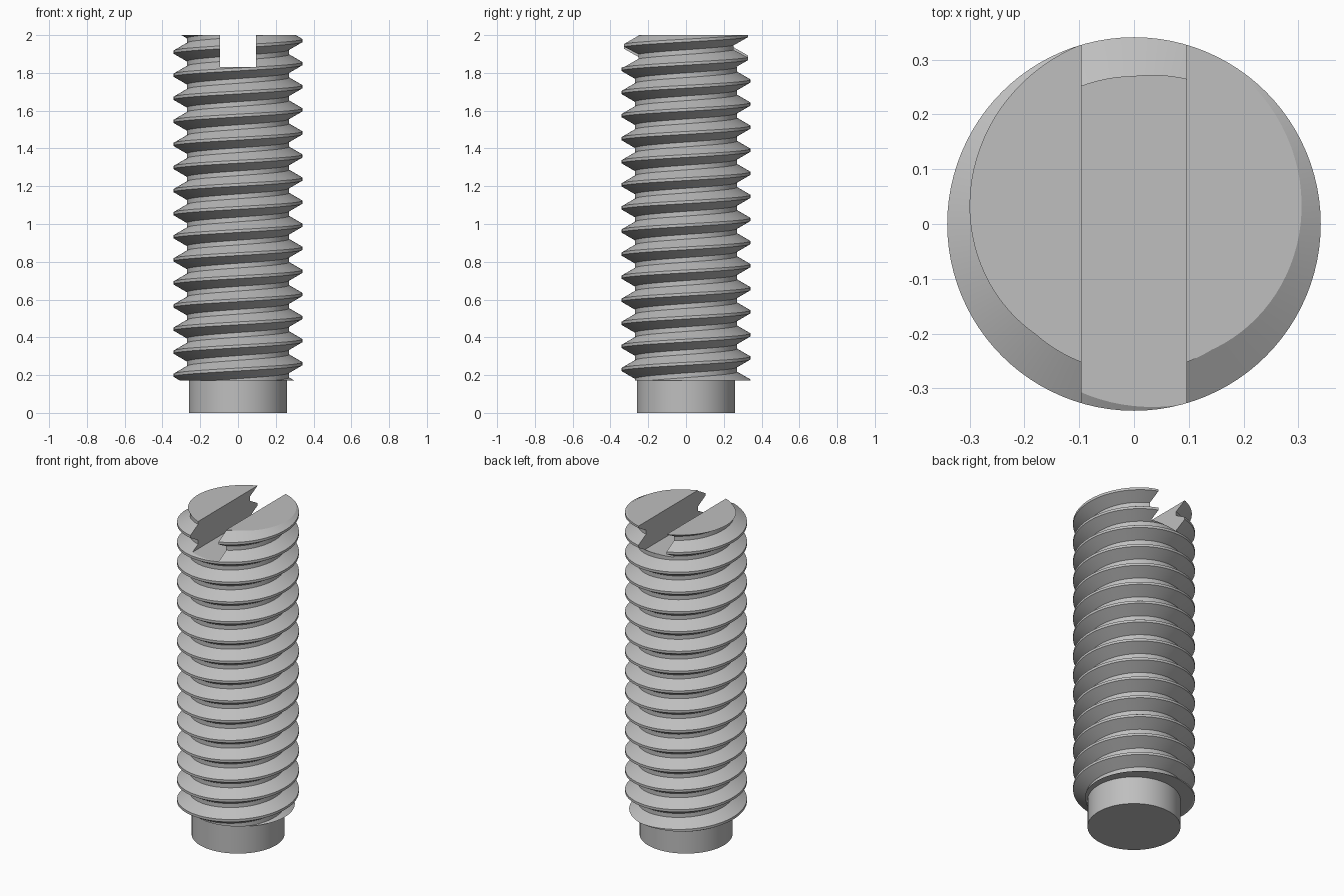
import bpy, bmesh, math
from mathutils import Vector

if "Cube" in bpy.data.objects:
    bpy.data.objects.remove(bpy.data.objects["Cube"])

SEGS = 96
PITCH = 0.1222
CREST_R, ROOT_R, TIP_R = 0.341, 0.27, 0.26
SHOULDER_Z, TOP_Z = 0.172, 2.0
SLOT_HALF, SLOT_Z = 0.096, 1.831
CREST_ANGLE = math.radians(85)      # where a crest meets the top face

steel = bpy.data.materials.new("grey steel")
steel.use_nodes = True
colour = (0.52, 0.52, 0.52, 1)
steel.diffuse_color = colour
steel.node_tree.nodes["Principled BSDF"].inputs["Base Color"].default_value = colour


def add_object(name, bm):
    bmesh.ops.recalc_face_normals(bm, faces=bm.faces)
    mesh = bpy.data.meshes.new(name)
    bm.to_mesh(mesh)
    bm.free()
    mesh.materials.append(steel)
    obj = bpy.data.objects.new(name, mesh)
    bpy.context.collection.objects.link(obj)
    return obj


def select_only(obj):
    bpy.ops.object.select_all(action='DESELECT')
    obj.select_set(True)
    bpy.context.view_layer.objects.active = obj


# Threaded body: one tooth profile swept along a right-handed helix
crest, flank = PITCH / 16, (CREST_R - ROOT_R) * math.tan(math.radians(30))
tooth = [(-crest - flank, ROOT_R), (-crest, CREST_R),
         (crest, CREST_R), (crest + flank, ROOT_R)]
TURNS = 19
bm = bmesh.new()
columns = []
for i in range(SEGS):
    a = math.tau * i / SEGS
    start = TOP_Z + (a - CREST_ANGLE) / math.tau * PITCH - (TURNS - 2) * PITCH
    columns.append([bm.verts.new((r * math.cos(a), r * math.sin(a), start + k * PITCH + dz))
                    for k in range(TURNS) for dz, r in tooth])
for i in range(SEGS):
    here = columns[i]
    # the last column joins the first one a full turn higher
    there = columns[i + 1] if i + 1 < SEGS else columns[0][len(tooth):]
    for j in range(min(len(here), len(there)) - 1):
        bm.faces.new((here[j], there[j], there[j + 1], here[j + 1]))

# Trim the body flat at both ends and cap it
for z, up in ((TOP_Z, 1), (SHOULDER_Z, -1)):
    cut = bmesh.ops.bisect_plane(bm, geom=bm.verts[:] + bm.edges[:] + bm.faces[:], dist=1e-6,
                                 plane_co=(0, 0, z), plane_no=(0, 0, up), clear_outer=True)
    rim = [e for e in cut["geom_cut"] if isinstance(e, bmesh.types.BMEdge)]
    bmesh.ops.holes_fill(bm, edges=rim, sides=0)
body = add_object("threaded_body", bm)

# Screwdriver slot across the top
bm = bmesh.new()
bmesh.ops.create_cube(bm, size=1)
bmesh.ops.scale(bm, vec=(2 * SLOT_HALF, 1, 0.5), verts=bm.verts)
bmesh.ops.translate(bm, vec=Vector((0, 0, SLOT_Z + 0.25)), verts=bm.verts)
cutter = add_object("slot_cutter", bm)
cutter.hide_render = True
slot = body.modifiers.new("slot", 'BOOLEAN')
slot.operation, slot.solver, slot.object = 'DIFFERENCE', 'EXACT', cutter
select_only(body)
bpy.ops.object.modifier_apply(modifier=slot.name)
bpy.data.objects.remove(cutter)

# Plain cylindrical tip, seated a little way into the body
bm = bmesh.new()
height = SHOULDER_Z + 0.05
bmesh.ops.create_cone(bm, cap_ends=True, segments=SEGS, radius1=TIP_R, radius2=TIP_R, depth=height)
bmesh.ops.translate(bm, vec=Vector((0, 0, height / 2)), verts=bm.verts)
tip = add_object("plain_tip", bm)

for obj in (body, tip):
    select_only(obj)
    bpy.ops.object.shade_smooth_by_angle(angle=math.radians(20))
